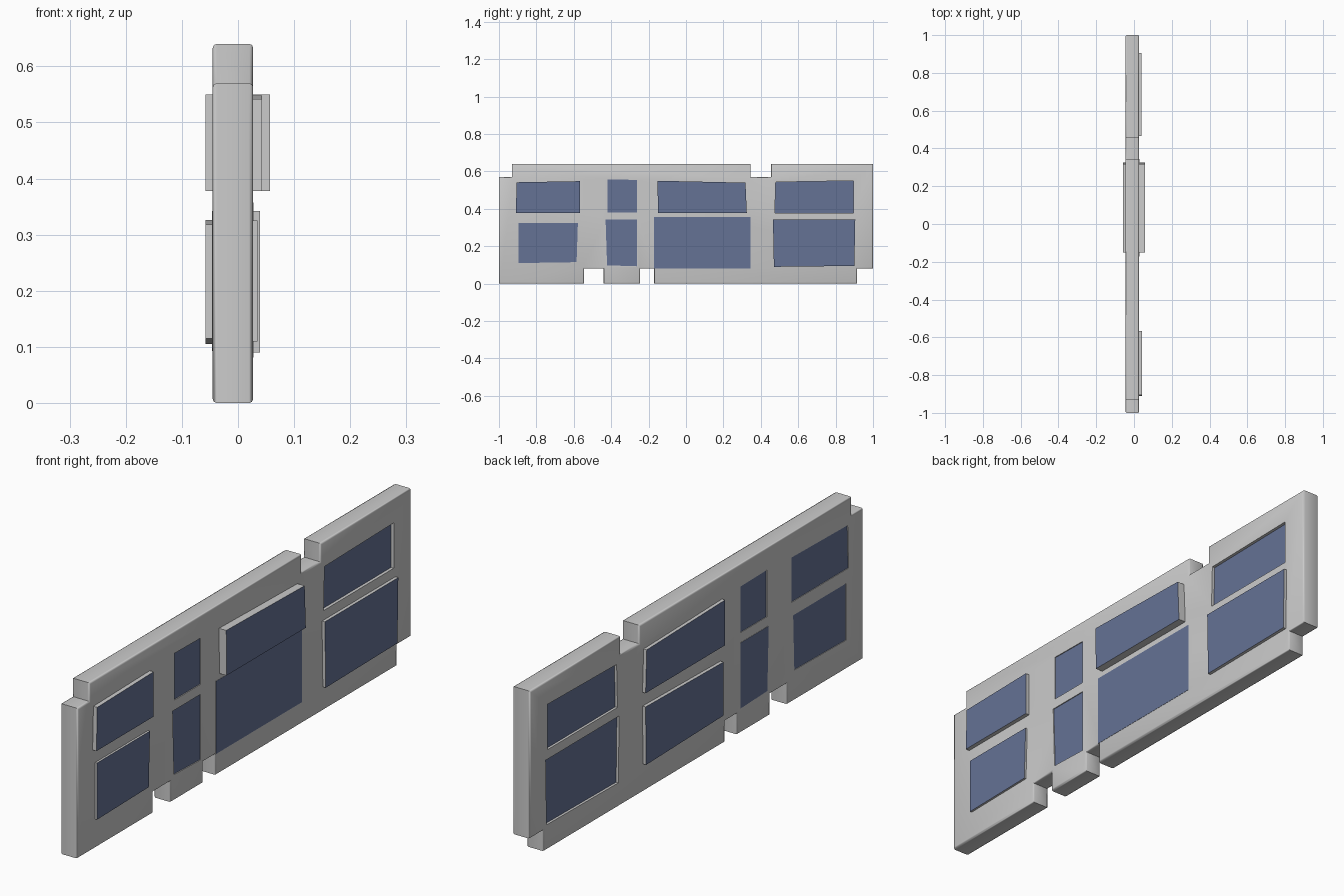
import bpy, bmesh

if "Cube" in bpy.data.objects:
    bpy.data.objects.remove(bpy.data.objects["Cube"])

X0, X1 = -0.045, 0.027      # wall faces

glass = bpy.data.materials.new("glass_blue")
glass.diffuse_color = (0.13, 0.17, 0.30, 1)
glass.use_nodes = True
glass.node_tree.nodes["Principled BSDF"].inputs["Base Color"].default_value = glass.diffuse_color


def prism(name, outline, xa, xb, bevel=0.0, cap=False):
    """Extrude a (y, z) outline from xa to xb; optional blue cap at xb."""
    bm = bmesh.new()
    a = [bm.verts.new((xa, y, z)) for y, z in outline]
    b = [bm.verts.new((xb, y, z)) for y, z in outline]
    n = len(outline)
    back, front = bm.faces.new(a), bm.faces.new(b)
    for i in range(n):
        j = (i + 1) % n
        bm.faces.new((a[i], a[j], b[j], b[i]))
    bmesh.ops.recalc_face_normals(bm, faces=bm.faces[:])
    if cap:
        front.material_index = 1
    if bevel:
        rim = list(back.edges) + list(front.edges)
        bmesh.ops.bevel(bm, geom=rim, offset=bevel, segments=2,
                        profile=0.5, affect='EDGES')
    me = bpy.data.meshes.new(name)
    bm.to_mesh(me)
    bm.free()
    if cap:
        me.materials.append(None)
        me.materials.append(glass)
    ob = bpy.data.objects.new(name, me)
    bpy.context.collection.objects.link(ob)
    return ob


# Wall slab with notched top and bottom edges
wall = prism("wall", [
    (-1, 0), (-.545, 0), (-.545, .08), (-.44, .08), (-.44, 0), (-.245, 0),
    (-.245, .08), (-.17, .08), (-.17, 0), (.915, 0), (.915, .08), (1, .08),
    (1, .64), (.455, .64), (.455, .57), (.345, .57), (.345, .64),
    (-.93, .64), (-.93, .57), (-1, .57)], X0, X1, bevel=0.007)

# Window outlines (y, z), slightly crooked
W = {
    "upper_a": [(-.91, .378), (-.567, .378), (-.567, .548), (-.905, .542)],
    "upper_b": [(-.42, .38), (-.262, .38), (-.262, .555), (-.42, .557)],
    "upper_c": [(-.15, .378), (.325, .378), (.318, .54), (-.152, .55)],
    "upper_d": [(.475, .378), (.895, .378), (.895, .55), (.48, .543)],
    "lower_a": [(-.895, .11), (-.585, .115), (-.578, .325), (-.895, .325)],
    "lower_b": [(-.422, .098), (-.262, .093), (-.262, .342), (-.43, .342)],
    "lower_c": [(-.172, .081), (.345, .081), (.345, .357), (-.172, .357)],
    "lower_d": [(.47, .09), (.90, .095), (.905, .342), (.465, .342)],
}
W_left = dict(W, lower_c=[(-.142, .115), (.322, .105), (.325, .326), (-.142, .318)])

# How far each pane stands out of (+) or sinks into (-) its face
right = {"upper_a": .016, "upper_b": -.004, "upper_c": .030, "upper_d": -.012,
         "lower_a": .008, "lower_b": -.004, "lower_c": .001, "lower_d": .012}
left = {"upper_a": -.003, "upper_b": -.003, "upper_c": .013, "upper_d": -.010,
        "lower_a": -.003, "lower_b": .001, "lower_c": .013, "lower_d": -.010}

# Panes on both faces; sunken ones also cut a recess in the wall
cutters = []
for side, s, face, outlines, depth in (("right", 1, X1, W, right),
                                       ("left", -1, X0, W_left, left)):
    for key, d in depth.items():
        quad = outlines[key]
        x = face + s * d
        if d < 0:
            cutters.append(prism("cutter", quad, x, face + s * 0.02))
            x += s * 0.0006
        prism(f"window_{side}_{key}", quad, face - s * 0.018, x, cap=True)

bpy.context.view_layer.objects.active = wall
wall.select_set(True)
for c in cutters:
    c.hide_render = True
    m = wall.modifiers.new("recess", 'BOOLEAN')
    m.operation, m.solver, m.object = 'DIFFERENCE', 'EXACT', c
    bpy.ops.object.modifier_apply(modifier=m.name)
    bpy.data.objects.remove(c)

# Smooth only the rounded rim
bpy.ops.object.shade_smooth_by_angle(angle=0.87)
